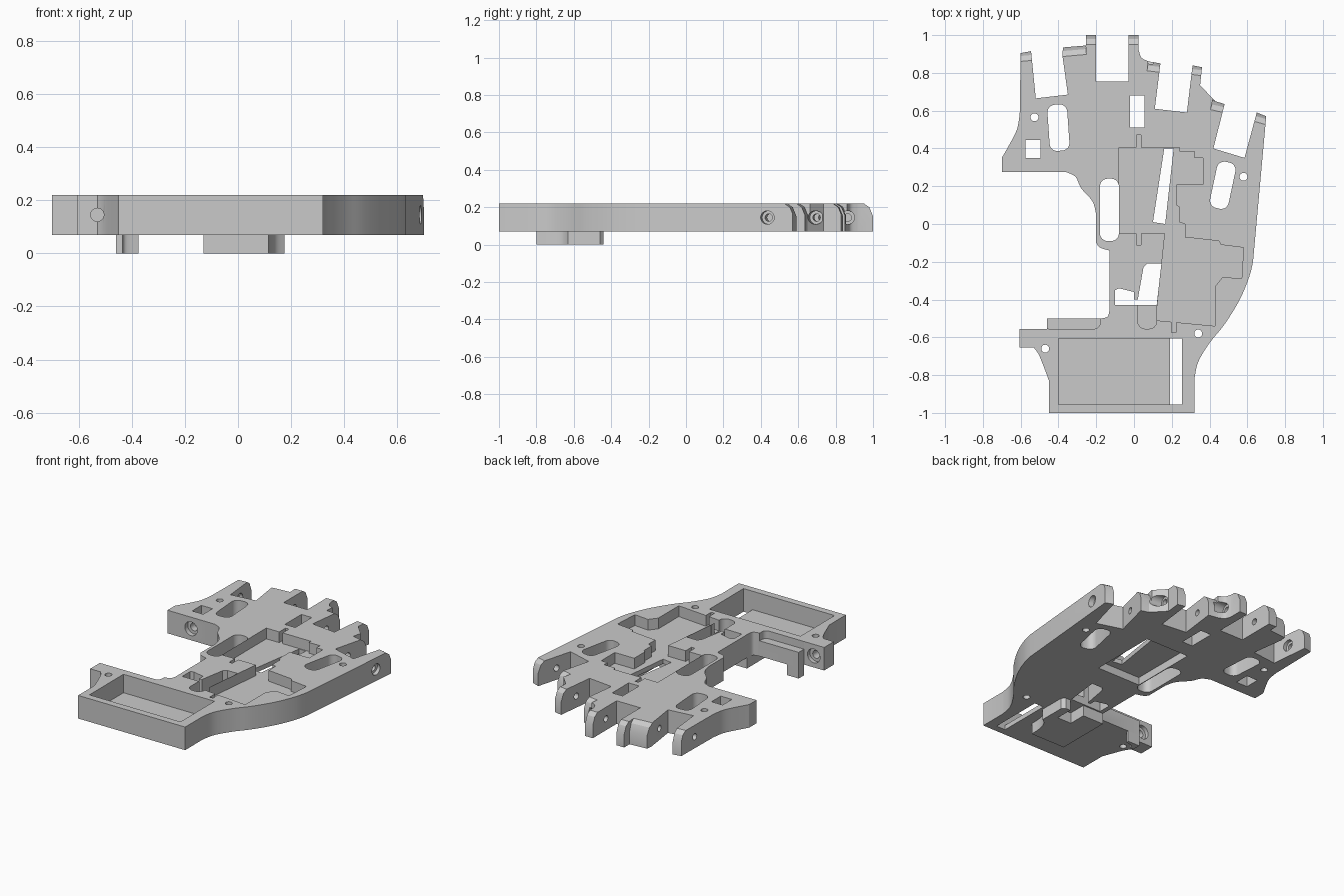
import bpy
import bmesh
from math import radians, sin, cos, pi
from mathutils import Matrix, Vector

cube = bpy.data.objects.get("Cube")
if cube:
    bpy.data.objects.remove(cube, do_unlink=True)

BOTTOM, TOP, AXIS = .07, .22, .145

grey = bpy.data.materials.new("matte_grey")
grey.use_nodes = True
grey.diffuse_color = (.59, .59, .59, 1)
grey.node_tree.nodes["Principled BSDF"].inputs["Base Color"].default_value = (.59, .59, .59, 1)


def prism(name, points, low, high, matrix=None):
    """Extrude a closed outline from low to high."""
    bm = bmesh.new()
    face = bm.faces.new([bm.verts.new((x, y, low)) for x, y in points])
    grown = bmesh.ops.extrude_face_region(bm, geom=[face])["geom"]
    moved = [v for v in grown if isinstance(v, bmesh.types.BMVert)]
    bmesh.ops.translate(bm, verts=moved, vec=(0, 0, high - low))
    bmesh.ops.recalc_face_normals(bm, faces=bm.faces)
    mesh = bpy.data.meshes.new(name)
    bm.to_mesh(mesh)
    bm.free()
    if matrix is not None:
        mesh.transform(matrix)
    mesh.materials.append(grey)
    part = bpy.data.objects.new(name, mesh)
    bpy.context.collection.objects.link(part)
    return part


def cut(target, tool):
    """Subtract the tool from the target and discard the tool."""
    mod = target.modifiers.new("cut", "BOOLEAN")
    mod.operation, mod.solver, mod.object = "DIFFERENCE", "EXACT", tool
    tool.hide_render = True
    graph = bpy.context.evaluated_depsgraph_get()
    result = bpy.data.meshes.new_from_object(target.evaluated_get(graph))
    target.modifiers.clear()
    target.data = result
    bpy.data.objects.remove(tool, do_unlink=True)


def smooth(points, steps=5):
    """Round path through the given points."""
    pts = [Vector(p) for p in points]
    pts = [pts[0]] + pts + [pts[-1]]
    path = []
    for a, b, c, d in zip(pts, pts[1:], pts[2:], pts[3:]):
        for i in range(steps):
            t = i / steps
            p = (b * 2 + (c - a) * t + (a * 2 - b * 5 + c * 4 - d) * t * t
                 + (b * 3 - a - c * 3 + d) * t * t * t) / 2
            path.append(tuple(p))
    return path + [tuple(pts[-1])]


def rectangle(left, right, front, back):
    return [(left, front), (right, front), (right, back), (left, back)]


def circle(x, y, radius, count=24):
    return [(x + radius * cos(2 * pi * i / count), y + radius * sin(2 * pi * i / count))
            for i in range(count)]


def rounded_slot(x, y, width, length, tilt, radius=.04):
    """Outline of a tilted rectangle with round corners."""
    turn = Matrix.Rotation(radians(tilt), 2)
    outline = []
    for quarter, (sx, sy) in enumerate([(1, 1), (-1, 1), (-1, -1), (1, -1)]):
        centre = Vector((sx * (width / 2 - radius), sy * (length / 2 - radius)))
        for step in range(7):
            angle = (quarter + step / 6) * pi / 2
            spot = turn @ (centre + Vector((cos(angle), sin(angle))) * radius)
            outline.append((spot.x + x, spot.y + y))
    return outline


def drill(target, start, end, radius):
    """Horizontal round hole from start to end at hinge height."""
    a, b = Vector((*start, AXIS)), Vector((*end, AXIS))
    turn = (b - a).to_track_quat("Z", "Y").to_matrix().to_4x4()
    cut(target, prism("drill", circle(0, 0, radius), 0, (b - a).length,
                      Matrix.Translation(a) @ turn))


# Palm plate outline, split into its sides
right_edge = smooth([(.32, -.82), (.34, -.73), (.4, -.63), (.48, -.53),
                     (.56, -.4), (.61, -.28), (.63, -.2)])
index_prongs = [(.7, .57), (.65, .59), (.585, .35), (.42, .4), (.48, .635), (.43, .65)]
middle_prongs = [(.35, .735), (.36, .83), (.31, .84), (.28, .59), (.11, .61), (.14, .85)]
ring_prongs = smooth([(.08, .86), (.04, .88), (.025, .92)]) + [
    (.025, 1), (-.03, 1), (-.03, .755), (-.2, .755), (-.2, 1), (-.255, 1), (-.255, .945)]
little_prongs = [(-.375, .935), (-.38, .9), (-.35, .685), (-.52, .665),
                 (-.545, .915), (-.6, .905)]
thumb_side = smooth([(-.605, .58), (-.62, .5), (-.66, .42), (-.7, .35)]) + [(-.7, .275)]
waist = smooth([(-.36, .275), (-.31, .25), (-.28, .19), (-.22, .12), (-.2, .05)])
waist += smooth([(-.2, -.1), (-.18, -.125), (-.13, -.14)])
waist += smooth([(-.13, -.46), (-.14, -.49), (-.17, -.5)])
wrist = [(-.46, -.5), (-.46, -.555), (-.605, -.555), (-.605, -.655)]
wrist += smooth([(-.53, -.655), (-.5, -.7), (-.45, -.83)])
base = [(-.45, -1), (.32, -1)]

palm = prism("palm_plate", base + right_edge + index_prongs + middle_prongs + ring_prongs
             + little_prongs + thumb_side + waist + wrist, BOTTOM, TOP)

# Recesses in the top: outline and floor height
upper_tray = [(-.08, -.05), (.27, -.05), (.27, 0), (.24, .01), (.24, .09), (.225, .1),
              (.225, .21), (.365, .21), (.365, .35),
              (.32, .35), (.32, .385), (.24, .385), (.24, .405), (-.08, .405)]
lower_tray = [(.165, -.04), (.27, -.04), (.27, -.07), (.45, -.09), (.46, -.11), (.58, -.125),
              (.57, -.29), (.47, -.28), (.43, -.33), (.43, -.54), (.115, -.51)]
battery_bay = rectangle(-.4, .255, -.955, -.605)
cable_trough = rounded_slot(.07, -.48, .1, .15, 0)
ledge = rounded_slot(-.33, -.5, .3, .11, 0, .03)
for outline, floor in [(upper_tray, .15), (lower_tray, .15), (battery_bay, .1),
                       (cable_trough, .12), (ledge, .17)]:
    cut(palm, prism("recess", outline, floor, TOP + .1))

# Hollow underneath the upper tray
cut(palm, prism("hollow", rectangle(-.075, .235, -.045, .4), 0, .12))

# Small cable notches beside the trays
for x, y in [(.025, .435), (.025, -.075), (.21, -.54)]:
    cut(palm, prism("notch", rectangle(x - .012, x + .012, y - .035, y + .035), .15, TOP + .1))

# Openings through the plate
openings = [
    rounded_slot(-.4, .51, .105, .245, 4),
    rounded_slot(-.13, .075, .1, .33, 0),
    rounded_slot(.47, .205, .1, .25, -12),
    rectangle(-.575, -.495, .35, .445),
    rectangle(-.02, .055, .51, .68),
    rectangle(.19, .255, -.955, -.605),
    [(.1, .01), (.165, 0), (.21, .4), (.16, .4)],
    [(.05, -.23), (.07, -.21), (.145, -.21), (.12, -.43), (-.1, -.43), (-.1, -.35),
     (-.08, -.34), (0, -.36), (0, -.4), (.02, -.4)],
]
for x, y in [(-.527, .565), (.58, .25), (-.47, -.66), (.34, -.58)]:
    openings.append(circle(x, y, .021))
for outline in openings:
    cut(palm, prism("opening", outline, 0, TOP + .1))

# Chamfered prong tips: centre of the tip, heading and half width
tips = [(.675, .583, -16, .04), (.455, .644, -13, .04), (.335, .837, -7, .035),
        (.11, .855, -7, .035), (0, 1, 0, .04), (-.228, 1, 0, .04),
        (-.325, .94, 5, .069), (-.572, .912, 5, .04)]
corner = [(-.05, TOP + .001), (-.02, .2), (.001, .15), (.03, .15), (.03, TOP + .03),
          (-.05, TOP + .03)]
stand = Matrix(((0, 0, 1, 0), (1, 0, 0, 0), (0, 1, 0, 0), (0, 0, 0, 1)))
for x, y, heading, half in tips:
    place = Matrix.Translation((x, y, 0)) @ Matrix.Rotation(radians(heading), 4, "Z")
    cut(palm, prism("tip_chamfer", corner, -half, half, place @ stand))

# Hinge pin holes across each finger gap, with a wider seat at one end
for inner, outer in [((.38, .51), (.75, .42)), ((.04, .74), (.45, .685)),
                     ((-.3, .865), (.1, .865)), ((-.7, .76), (-.3, .8))]:
    drill(palm, inner, outer, .02)
for inner, outer in [((.66, .442), (.75, .42)), ((.35, .698), (.45, .685)),
                     ((.012, .865), (.1, .865)), ((-.555, .775), (-.45, .785))]:
    drill(palm, inner, outer, .036)

# Thumb pivot holes in line with each other
drill(palm, (-.53, -.7), (-.53, -.5), .025)
drill(palm, (-.53, -.58), (-.53, -.5), .045)
drill(palm, (-.53, .2), (-.53, .4), .025)
drill(palm, (-.53, .2), (-.53, .305), .045)

# Guide block and stop under the wrist, each with a hollow curved side
curve = smooth([(.115, -.8), (.12, -.72), (.14, -.66), (.175, -.63)])
guide = prism("guide_block", [(-.13, -.8)] + curve + [(.175, -.46), (.155, -.44), (-.13, -.44)],
              0, BOTTOM)
cut(guide, prism("guide_notch", rectangle(.02, .12, -.555, -.4), -.1, TOP))
stop_curve = smooth([(-.435, -.555), (-.425, -.53), (-.375, -.515)])
stop = prism("wrist_stop", [(-.46, -.555)] + stop_curve + [(-.375, -.5), (-.46, -.5)], 0, BOTTOM)

# Smooth the curved walls and keep the edges crisp
bpy.ops.object.select_all(action="DESELECT")
for part in (palm, guide, stop):
    part.select_set(True)
bpy.context.view_layer.objects.active = palm
bpy.ops.object.shade_smooth_by_angle(angle=radians(30))
